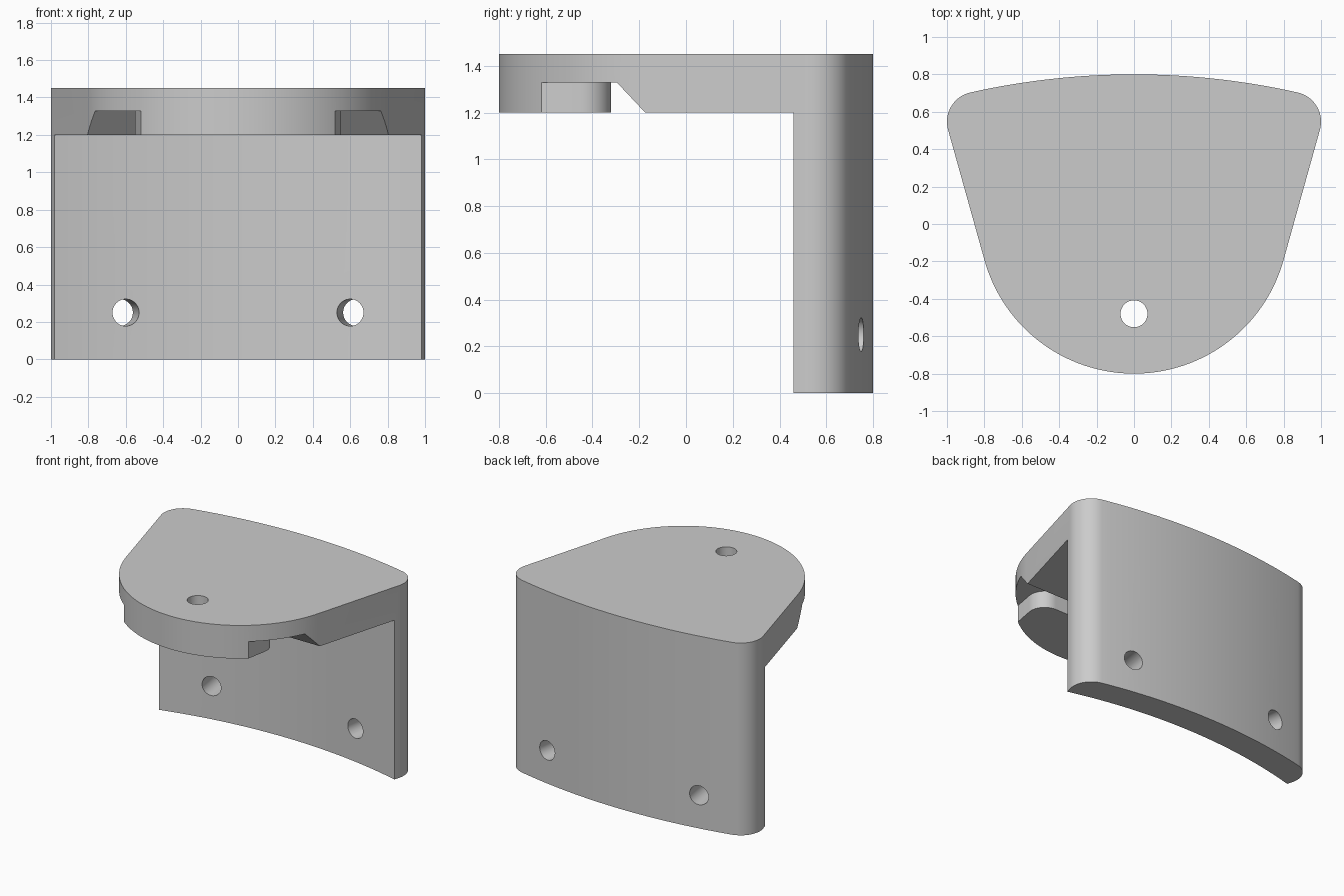
import bpy, bmesh
from math import sin, cos, atan2, acos, asin, hypot, pi
from mathutils import Matrix

if "Cube" in bpy.data.objects:
    bpy.data.objects.remove(bpy.data.objects["Cube"])

BACK_Y, BACK_R, WALL_R = -3.2, 4.0, 3.79    # centre and radii of the curved wall
NOSE_Y, NOSE_R = 0.03, 0.83                 # rounded front of the plate
CORNER_X, CORNER_R = 0.84, 0.16             # rear corner rounding
CORNER_Y = BACK_Y + ((BACK_R - CORNER_R) ** 2 - CORNER_X ** 2) ** 0.5


def arc(cx, cy, r, start, end, steps):
    return [(cx + r * cos(start + (end - start) * i / steps),
             cy + r * sin(start + (end - start) * i / steps)) for i in range(steps + 1)]


def mirrored(half):
    """Close a right-hand half outline by mirroring it across x = 0."""
    return half + [(-x, y) for x, y in reversed(half) if x > 1e-5]


def prism(name, points, low, high, place=lambda a, b, c: (a, b, c)):
    bm = bmesh.new()
    face = bm.faces.new([bm.verts.new(place(a, b, low)) for a, b in points])
    top = bmesh.ops.extrude_face_region(bm, geom=[face])["geom"]
    shift = [q - p for p, q in zip(place(0, 0, low), place(0, 0, high))]
    bmesh.ops.translate(bm, vec=shift, verts=[v for v in top if isinstance(v, bmesh.types.BMVert)])
    bmesh.ops.recalc_face_normals(bm, faces=bm.faces)
    mesh = bpy.data.meshes.new(name)
    bm.to_mesh(mesh)
    bm.free()
    obj = bpy.data.objects.new(name, mesh)
    bpy.context.collection.objects.link(obj)
    return obj


def cut(target, cutter):
    cutter.hide_render = True
    mod = target.modifiers.new("cut", "BOOLEAN")
    mod.operation, mod.solver, mod.object = "DIFFERENCE", "EXACT", cutter
    bpy.context.view_layer.objects.active = target
    bpy.ops.object.modifier_apply(modifier=mod.name)
    bpy.data.objects.remove(cutter)


# Full outline block: nose arc, straight flank, rounded corner, shallow back arc
dy = CORNER_Y - NOSE_Y
flank = atan2(dy, CORNER_X) - acos((NOSE_R - CORNER_R) / hypot(CORNER_X, dy))
back = atan2(CORNER_Y - BACK_Y, CORNER_X)
half = (arc(0, NOSE_Y, NOSE_R, -pi / 2, flank, 40)
        + arc(CORNER_X, CORNER_Y, CORNER_R, flank, back, 16)
        + arc(0, BACK_Y, BACK_R, back, pi / 2, 16)[1:])
bracket = prism("curved_bracket", mirrored(half), 0, 1.45)

# Open space in front of the wall, below the plate
spread = asin(1.2 / WALL_R)
space = arc(0, BACK_Y, WALL_R, pi / 2 - spread, pi / 2 + spread, 48) + [(-1.2, -1), (1.2, -1)]
cut(bracket, prism("space_cutter", space, -0.5, 1.2))

# Relief under the nose with a sloped rear, leaving a rounded boss
relief = prism("relief_cutter", [(-1, 1.1), (-1, 1.328), (-0.295, 1.328), (-0.08, 1.1)],
               -1.2, 1.2, lambda a, b, c: (c, a, b))
boss_half = [(0, -1.1), (0.43, -1.1)] + arc(0.43, -0.44, 0.12, -0.18, pi / 2, 14) + [(0, -0.32)]
cut(relief, prism("boss_shape", mirrored(boss_half), 0.9, 1.6))
cut(bracket, relief)

# Vertical hole through plate and boss
circle = arc(0, 0, 0.072, 0, 2 * pi, 40)[:-1]
cut(bracket, prism("plate_hole", [(x, y - 0.48) for x, y in circle], 1, 1.6))

# Two wall holes pointing along the wall's radius
for side in (-1, 1):
    hole = prism("wall_hole", circle, 3.5, 4.3, lambda a, b, c: (a, c, b))
    turn = -side * asin(0.6 / WALL_R)
    hole.data.transform(Matrix.Translation((0, BACK_Y, 0.25)) @ Matrix.Rotation(turn, 4, "Z"))
    cut(bracket, hole)

# Grey finish
grey = bpy.data.materials.new("light_grey")
grey.use_nodes = True
colour = (0.6, 0.6, 0.6, 1)
grey.diffuse_color = colour
grey.node_tree.nodes["Principled BSDF"].inputs["Base Color"].default_value = colour
bracket.data.materials.clear()
bracket.data.materials.append(grey)

bpy.ops.object.select_all(action="DESELECT")
bracket.select_set(True)
bpy.context.view_layer.objects.active = bracket
bpy.ops.object.shade_smooth_by_angle(angle=0.5)
